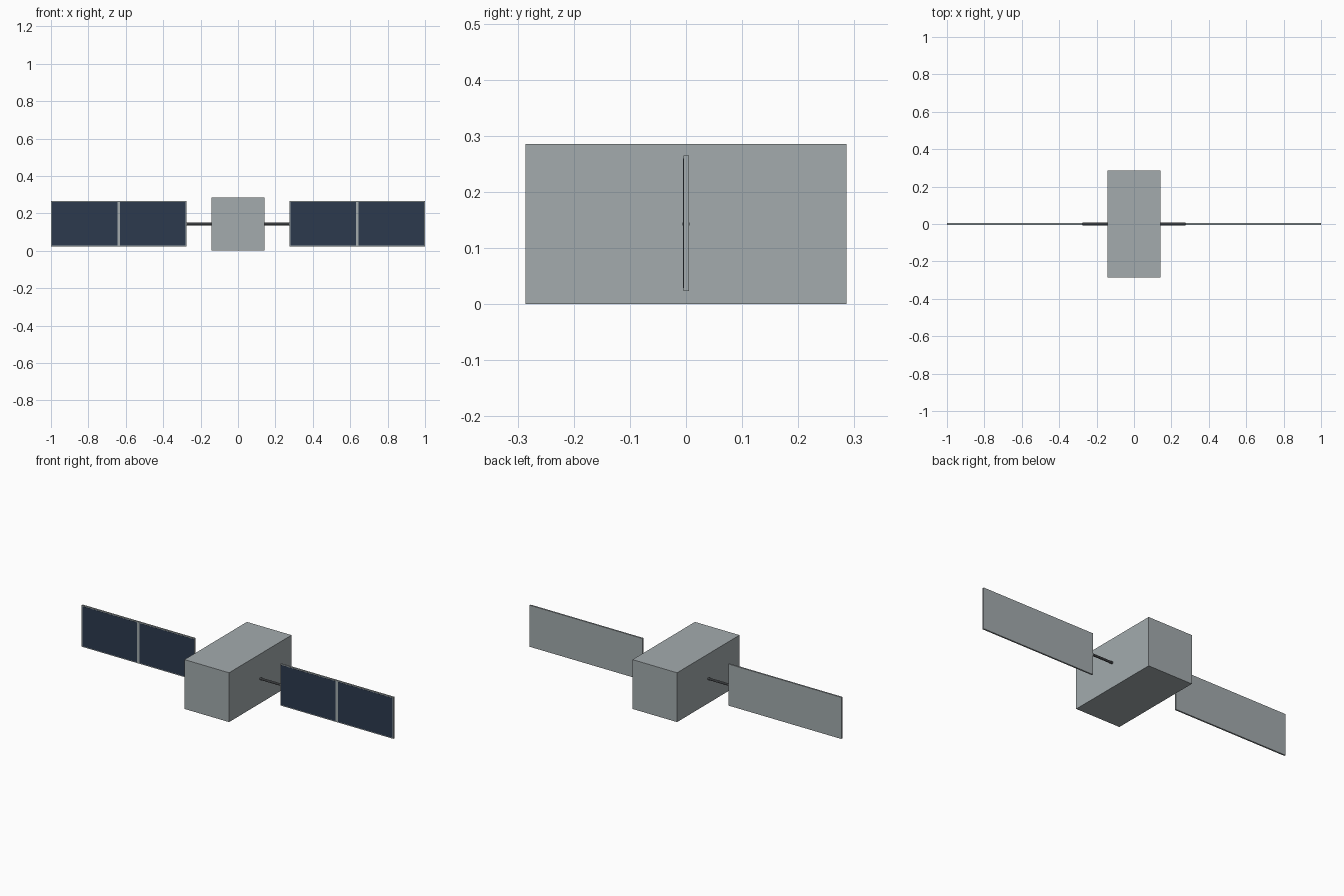
import bpy
import math

cube = bpy.data.objects.get("Cube")
if cube:
    bpy.data.objects.remove(cube, do_unlink=True)


def material(name, rgb):
    mat = bpy.data.materials.new(name)
    mat.use_nodes = True
    color = (*rgb, 1)
    mat.diffuse_color = color
    mat.node_tree.nodes["Principled BSDF"].inputs["Base Color"].default_value = color
    return mat


GREY = material("light grey", (0.366, 0.407, 0.423))
NAVY = material("navy blue", (0.025, 0.042, 0.076))
DARK = material("dark grey", (0.13, 0.14, 0.15))


def box(name, low, high, mat):
    """Box between two corners."""
    center = [(a + b) / 2 for a, b in zip(low, high)]
    bpy.ops.mesh.primitive_cube_add(size=1, location=center)
    obj = bpy.context.object
    obj.name = name
    obj.scale = [abs(b - a) for a, b in zip(low, high)]
    bpy.ops.object.transform_apply(location=False, rotation=False, scale=True)
    obj.data.materials.append(mat)
    return obj


HALF = 0.143          # half the body width and height
INNER, OUTER = 0.275, 1.0
BOTTOM, TOP = 0.024, 0.265
BORDER, GAP = 0.005, 0.015
MIDDLE = (INNER + OUTER) / 2

# Main body
box("body", (-HALF, -2 * HALF, 0), (HALF, 2 * HALF, 2 * HALF), GREY)

for side, s in (("left", 1), ("right", -1)):
    # Panel backing, seen as a frame around the cells
    box(f"{side}_panel", (s * INNER, -0.0042, BOTTOM), (s * OUTER, 0.005, TOP), GREY)

    # Solar cells on the front face
    spans = ((INNER + BORDER, MIDDLE - GAP / 2), (MIDDLE + GAP / 2, OUTER - BORDER))
    for label, (a, b) in zip(("inner", "outer"), spans):
        box(f"{side}_{label}_cells", (s * a, -0.005, BOTTOM + BORDER),
            (s * b, -0.004, TOP - BORDER), NAVY)

    # Strut joining the panel to the body
    bpy.ops.mesh.primitive_cylinder_add(
        vertices=8, radius=0.0068, depth=INNER - HALF,
        location=(s * (INNER + HALF) / 2, 0, HALF), rotation=(0, math.pi / 2, 0))
    strut = bpy.context.object
    strut.name = f"{side}_strut"
    strut.data.materials.append(DARK)
